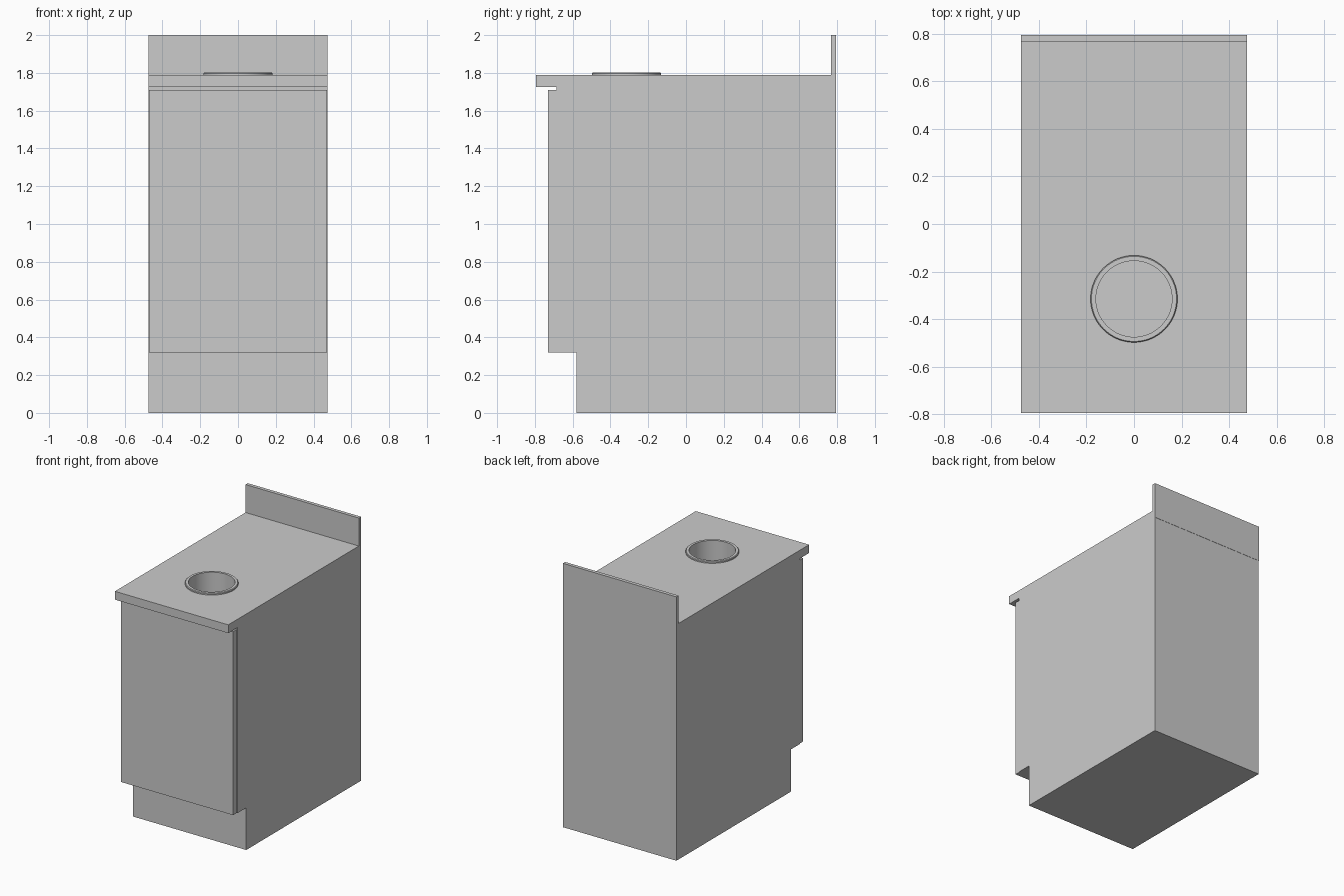
import bpy, bmesh, math
from mathutils import Vector

if "Cube" in bpy.data.objects:
    bpy.data.objects.remove(bpy.data.objects["Cube"])

HOLE_Y = -0.315
HALF_W = 0.475


def finish(name, bm):
    bmesh.ops.recalc_face_normals(bm, faces=bm.faces)
    me = bpy.data.meshes.new(name)
    bm.to_mesh(me)
    bm.free()
    ob = bpy.data.objects.new(name, me)
    bpy.context.collection.objects.link(ob)
    return ob


def extrude_profile(name, pts, half_w):
    """Side profile of (y, z) points extruded across x."""
    bm = bmesh.new()
    face = bm.faces.new([bm.verts.new((-half_w, y, z)) for y, z in pts])
    new = bmesh.ops.extrude_face_region(bm, geom=[face])["geom"]
    verts = [g for g in new if isinstance(g, bmesh.types.BMVert)]
    bmesh.ops.translate(bm, verts=verts, vec=(2 * half_w, 0, 0))
    return finish(name, bm)


def slab(name, y0, y1, z0, z1, half_w=HALF_W):
    return extrude_profile(name, [(y0, z0), (y1, z0), (y1, z1), (y0, z1)], half_w)


def lathe(name, pts, steps=64):
    """(radius, z) points spun around the chute axis."""
    bm = bmesh.new()
    vs = [bm.verts.new((r, HOLE_Y, z)) for r, z in pts]
    edges = [bm.edges.new(p) for p in zip(vs, vs[1:])]
    bmesh.ops.spin(bm, geom=vs + edges, cent=(0, HOLE_Y, 0), axis=(0, 0, 1),
                   angle=2 * math.pi, steps=steps)
    bmesh.ops.remove_doubles(bm, verts=bm.verts, dist=1e-5)
    ob = finish(name, bm)
    bpy.ops.object.select_all(action='DESELECT')
    ob.select_set(True)
    bpy.context.view_layer.objects.active = ob
    bpy.ops.object.shade_smooth_by_angle(angle=math.radians(35))
    return ob


# cabinet body with recessed toe kick
body = extrude_profile("cabinet_body", [
    (-0.58, 0), (0.793, 0), (0.793, 1.725), (-0.685, 1.725),
    (-0.685, 0.32), (-0.58, 0.32)], HALF_W)

# door panel on the front
slab("door", -0.73, -0.69, 0.32, 1.71, 0.47)
slab("door_spacer", -0.69, -0.685, 0.32, 1.71, 0.468)

# countertop and backsplash
counter = slab("countertop", -0.795, 0.795, 1.725, 1.788)
slab("backsplash", 0.768, 0.795, 1.788, 2.0)

# hole for the chute through countertop and body
cutter = lathe("chute_cutter", [(0, 1.39), (0.167, 1.39), (0.167, 1.9), (0, 1.9)])
cutter.hide_render = True
cutter.hide_viewport = True
for ob in (body, counter):
    mod = ob.modifiers.new("chute_hole", 'BOOLEAN')
    mod.operation = 'DIFFERENCE'
    mod.solver = 'EXACT'
    mod.object = cutter

# round waste chute with raised rim
lathe("waste_chute", [
    (0, 1.395), (0.165, 1.395), (0.165, 1.788), (0.183, 1.788),
    (0.183, 1.797), (0.179, 1.802), (0.160, 1.802), (0.160, 1.4), (0, 1.4)])
